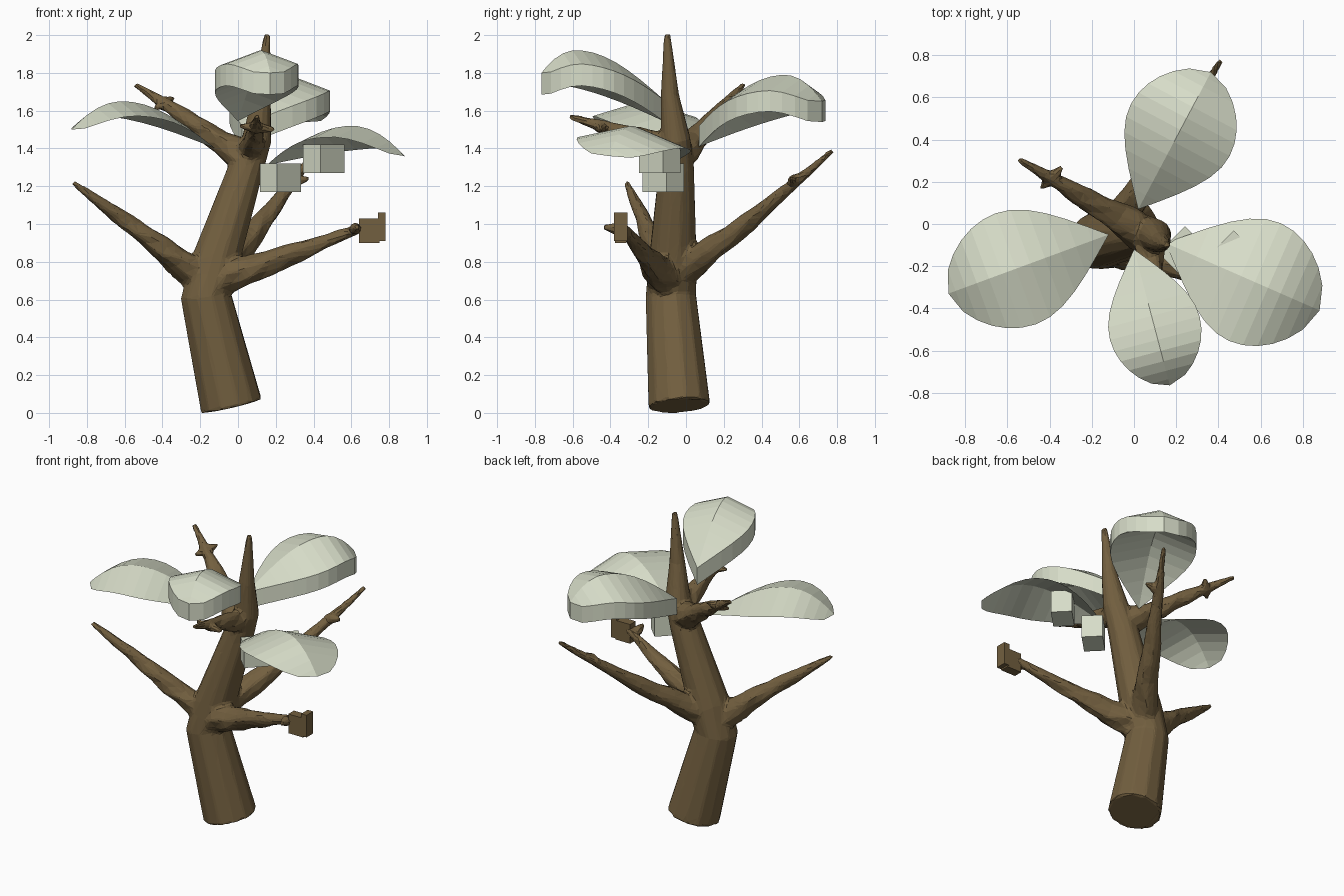
import bpy, bmesh, math, random
from mathutils import Vector, Matrix

if "Cube" in bpy.data.objects:
    bpy.data.objects.remove(bpy.data.objects["Cube"])

random.seed(4)


def material(name, rgb):
    m = bpy.data.materials.new(name)
    m.diffuse_color = (*rgb, 1)
    m.use_nodes = True
    m.node_tree.nodes["Principled BSDF"].inputs["Base Color"].default_value = m.diffuse_color
    return m


BARK = material("brown bark", (0.17, 0.115, 0.05))
LEAF = material("pale leaf", (0.68, 0.72, 0.58))


def finish(bm, name, mat):
    bmesh.ops.recalc_face_normals(bm, faces=bm.faces)
    me = bpy.data.meshes.new(name)
    bm.to_mesh(me)
    bm.free()
    me.materials.append(mat)
    ob = bpy.data.objects.new(name, me)
    bpy.context.collection.objects.link(ob)
    return ob


def tube(bm, centres, radii, sides=12, rough=0.0):
    """Closed tapering tube along a path, with optional uneven bark."""
    c = [Vector(p) for p in centres]
    rings = []
    for i, r in enumerate(radii):
        d = c[min(i + 1, len(c) - 1)] - c[max(i - 1, 0)]
        side = d.cross(Vector((0.3, 1, 0.1))).normalized()
        up = side.cross(d).normalized()
        rings.append([bm.verts.new(c[i] + r * (1 + random.uniform(-rough, rough))
                                   * (side * math.cos(a) + up * math.sin(a)))
                      for a in (math.tau * k / sides for k in range(sides))])
    for r, s in zip(rings, rings[1:]):
        for k in range(sides):
            n = (k + 1) % sides
            bm.faces.new((r[k], r[n], s[n], s[k]))
    bm.faces.new(rings[0])
    bm.faces.new(rings[-1][::-1])


def branch(bm, start, tip, radius, sag=0.0):
    """Uneven branch that tapers to a thin tip, with a slight sag."""
    a, b = Vector(start), Vector(tip)
    steps = [k / 9 for k in range(10)]
    tube(bm, [a.lerp(b, t) - Vector((0, 0, sag * math.sin(math.pi * t))) for t in steps],
         [radius + (0.015 - radius) * t ** 0.85 for t in steps], 9, 0.17)


def twig(bm, centre, arm):
    """Small spike pair, thick in the middle."""
    c, d = Vector(centre), Vector(arm)
    tube(bm, [c - d, c, c + d], [0.012, 0.034, 0.012])


bm = bmesh.new()
# Leaning trunk
tube(bm, [(-.035, -.035, .037), (-.17, -.08, .62), (-.12, -.07, .8), (.045, -.05, 1.3),
          (.1, -.055, 1.45), (.125, -.085, 1.68), (.155, -.1, 2.005)],
     [.168, .137, .13, .095, .08, .05, .018])
# Lower left, right and back branches, then upper back-left and front ones
branch(bm, (-.17, -.08, .7), (-.875, -.315, 1.22), .1)
branch(bm, (-.12, -.1, .7), (.75, -.36, 1.02), .1, .01)
branch(bm, (-.1, -.03, .74), (.41, .775, 1.39), .09, .02)
branch(bm, (.04, -.04, 1.35), (-.545, .305, 1.74), .09)
branch(bm, (.08, -.06, 1.4), (.1, -.62, 1.57), .08)
# Knots with spikes
twig(bm, (.1, -.45, 1.51), (.095, 0, -.01))
twig(bm, (-.39, .22, 1.64), (.05, .05, .03))
twig(bm, (.31, .57, 1.23), (.065, -.01, .01))
twig(bm, (.62, -.37, .975), (.01, -.07, .01))

# Fuse everything into one faceted skin
tree = finish(bm, "trunk_and_branches", BARK)
mod = tree.modifiers.new("fuse", 'REMESH')
mod.mode = 'VOXEL'
mod.voxel_size = 0.012
mod = tree.modifiers.new("soften", 'SMOOTH')
mod.factor = 0.5
mod.iterations = 4
mod = tree.modifiers.new("facet", 'DECIMATE')
mod.ratio = 0.08


def box(name, centre, size, turn, mat):
    bm = bmesh.new()
    m = (Matrix.Translation(centre) @ Matrix.Rotation(math.radians(turn), 4, 'Z')
         @ Matrix.Diagonal((*size, 1)))
    bmesh.ops.create_cube(bm, size=1, matrix=m)
    return finish(bm, name, mat)


# Block at the right branch end, stubs under the right leaf
box("branch_end_block", (.695, -.345, .965), (.11, .06, .13), 0, BARK)
box("branch_end_cap", (.76, -.345, .985), (.04, .07, .15), 0, BARK)
box("leaf_stub_outer", (.455, -.14, 1.345), (.18, .13, .15), 45, LEAF)
box("leaf_stub_inner", (.225, -.12, 1.245), (.18, .13, .15), 45, LEAF)


def leaf(name, base, tip, half, peak_t, peak_z, drop, tilt=0, thick=0):
    """Arched leaf folded along its midrib; thick leaves are extruded down."""
    bm = bmesh.new()
    b, t = Vector(base), Vector(tip)
    d = t - b
    perp = Vector((-d.y, d.x, 0)).normalized()
    rows = []
    n = 12
    for i in range(n + 1):
        s = 1 - (1 - i / n) ** 1.25
        # teardrop outline, blunt towards the tip
        w = max(0, math.sin(math.pi * s ** 1.25)) ** (0.8 if s < 0.57 else 0.56)
        if i in (0, n):
            w = 0
        q = b + d * s
        # quarter-sine rise to the peak, then a curved fall to the tip
        if s < peak_t:
            q.z = b.z + (peak_z - b.z) * math.sin(math.pi / 2 * s / peak_t)
        else:
            q.z = peak_z - (peak_z - t.z) * ((s - peak_t) / (1 - peak_t)) ** 2
        rows.append([bm.verts.new(q + perp * half * w * k
                                  + Vector((0, 0, -drop * w * abs(k) + tilt * w * k)))
                     for k in (-1, 0, 1)])
    for r, s in zip(rows, rows[1:]):
        for k in (0, 1):
            bm.faces.new((r[k], r[k + 1], s[k + 1], s[k]))
    bmesh.ops.remove_doubles(bm, verts=bm.verts, dist=1e-4)
    if thick:
        g = bmesh.ops.extrude_face_region(bm, geom=bm.faces[:], use_keep_orig=True)["geom"]
        bmesh.ops.translate(bm, vec=(0, 0, -thick),
                            verts=[v for v in g if isinstance(v, bmesh.types.BMVert)])
    return finish(bm, name, LEAF)


# Two thin side leaves, two thick leaves front and back
leaf("left_leaf", (-.12, -.05, 1.4), (-.88, -.33, 1.5), .28, .65, 1.65, .08)
leaf("right_leaf", (.15, -.09, 1.31), (.88, -.41, 1.36), .305, .62, 1.52, .09, tilt=-.03)
leaf("front_leaf", (0, -.12, 1.66), (.17, -.765, 1.8), .22, .72, 1.92, .08, thick=.115)
leaf("back_leaf", (.02, .07, 1.52), (.365, .72, 1.65), .265, .7, 1.79, .09, thick=.11)
